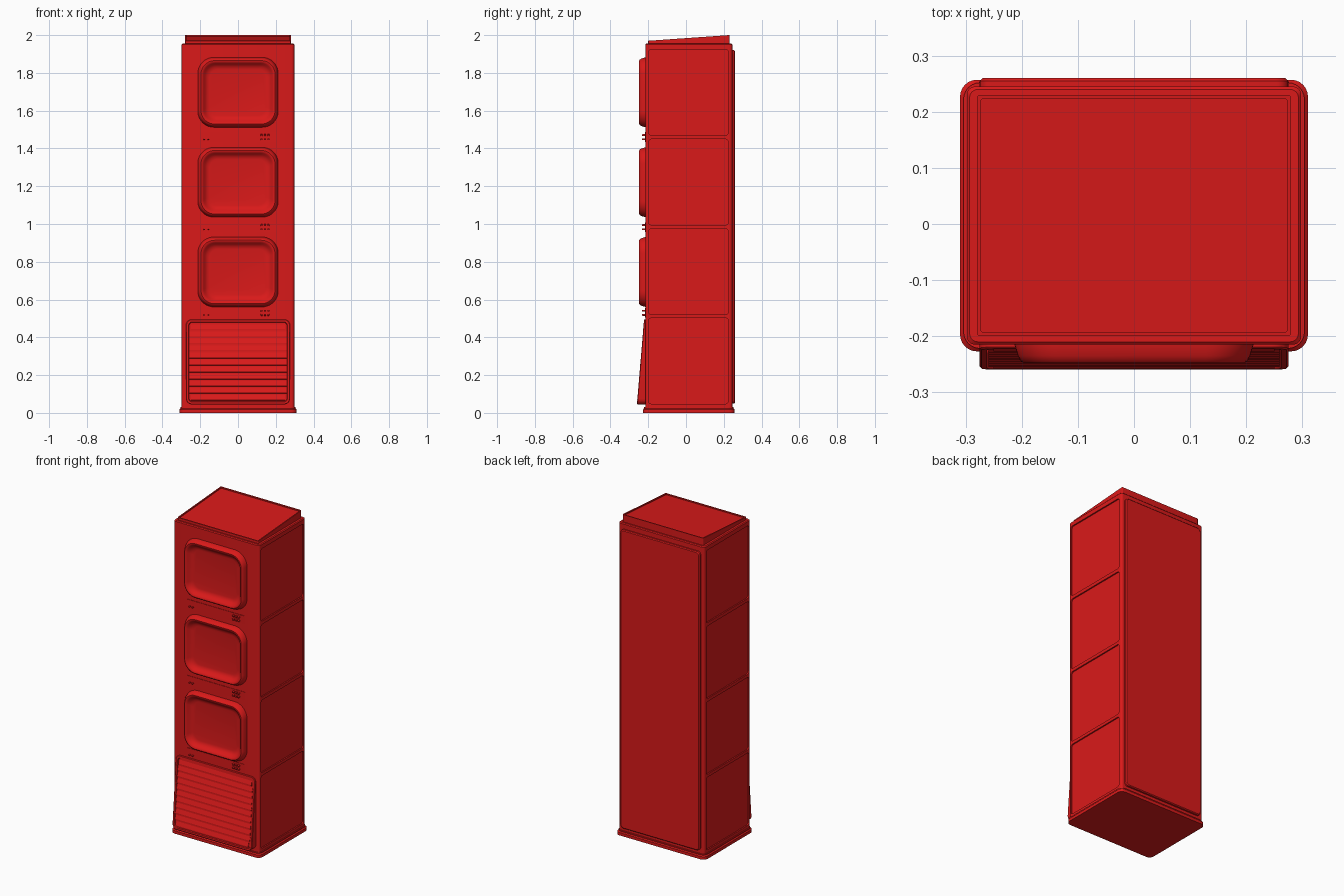
import bpy, bmesh, math

if "Cube" in bpy.data.objects:
    bpy.data.objects.remove(bpy.data.objects["Cube"])

red = bpy.data.materials.new("red_paint")
red.diffuse_color = (0.7, 0.01, 0.01, 1)
red.use_nodes = True
red.node_tree.nodes["Principled BSDF"].inputs["Base Color"].default_value = red.diffuse_color


def ring(cu, cv, hu, hv, r, place, seg=6):
    """Rounded rectangle in (u, v), mapped to 3D by place(u, v)."""
    pts = []
    for k, (su, sv) in enumerate([(1, 1), (-1, 1), (-1, -1), (1, -1)]):
        for i in range(seg + 1):
            a = math.pi / 2 * (k + i / seg)
            pts.append(place(cu + su * (hu - r) + r * math.cos(a),
                             cv + sv * (hv - r) + r * math.sin(a)))
    return pts


def loft(name, rings):
    """Skin a stack of rings and cap both ends."""
    bm = bmesh.new()
    loops = [[bm.verts.new(p) for p in r] for r in rings]
    n = len(loops[0])
    for a, b in zip(loops, loops[1:]):
        for i in range(n):
            j = (i + 1) % n
            bm.faces.new((a[i], a[j], b[j], b[i]))
    bm.faces.new(loops[0][::-1])
    bm.faces.new(loops[-1])
    bmesh.ops.recalc_face_normals(bm, faces=bm.faces)
    me = bpy.data.meshes.new(name)
    bm.to_mesh(me)
    bm.free()
    ob = bpy.data.objects.new(name, me)
    bpy.context.collection.objects.link(ob)
    me.materials.append(red)
    return ob


def smooth(ob):
    bpy.ops.object.select_all(action='DESELECT')
    ob.select_set(True)
    bpy.context.view_layer.objects.active = ob
    bpy.ops.object.shade_smooth_by_angle(angle=math.radians(35))


def at_x(x):
    return lambda u, v: (x, u, v)


def at_y(y):
    return lambda u, v: (u, y, v)


def at_z(z):
    return lambda u, v: (u, v, z)


# Stepped plinth
smooth(loft("base_plinth", [ring(0, 0.015, hx, hy, 0.03, at_z(z)) for hx, hy, z in
            [(0.31, 0.242, 0), (0.31, 0.242, 0.018), (0.304, 0.237, 0.024), (0.304, 0.237, 0.03)]]))

# Main cabinet
body = loft("cabinet_body", [ring(0, 0.015, hx, hy, 0.015, at_z(z)) for hx, hy, z in
            [(0.298, 0.23, 0.025), (0.298, 0.23, 1.95), (0.293, 0.225, 1.955)]])

# Four recessed panels cut into each side
for i, zc in enumerate([0.275, 0.748, 1.222, 1.697]):
    for s in (-1, 1):
        cut = loft("side_panel_cutter", [ring(0.013, zc, 0.211, 0.227, 0.015, at_x(s * x))
                                         for x in (0.29, 0.33)])
        cut.hide_render = True
        cut.hide_viewport = False
        mod = body.modifiers.new("panel_recess", 'BOOLEAN')
        mod.operation = 'DIFFERENCE'
        mod.solver = 'EXACT'
        mod.object = cut
bpy.ops.object.select_all(action='DESELECT')
bpy.context.view_layer.objects.active = body
body.select_set(True)
for mod in list(body.modifiers):
    bpy.ops.object.modifier_apply(modifier=mod.name)
for ob in [o for o in bpy.data.objects if o.name.startswith("side_panel_cutter")]:
    bpy.data.objects.remove(ob)
smooth(body)

# Raised back door
smooth(loft("back_panel", [ring(0, 0.985, 0.275 - d, 0.935 - d, 0.02, at_y(y)) for d, y in
            [(0, 0.235), (0, 0.255), (0.005, 0.26)]]))


# Sloping top cap with a shallow sunken panel
def slope(drop):
    return lambda u, v: (u, v, 1.97 + (v + 0.2) * 0.07 - drop)


smooth(loft("top_cap", [ring(0, 0.015, 0.28, 0.215, 0.006, at_z(1.95)),
                        ring(0, 0.015, 0.28, 0.215, 0.006, slope(0)),
                        ring(0, 0.015, 0.273, 0.208, 0.005, slope(0)),
                        ring(0, 0.015, 0.273, 0.208, 0.005, slope(0.007))]))

# Screens: rounded bezels sweeping inward to a flat recessed face
bezel = [(0, 0.085, -0.2), (0, 0.085, -0.215), (0.006, 0.08, -0.235), (0.011, 0.076, -0.244),
         (0.017, 0.072, -0.248), (0.024, 0.068, -0.247), (0.031, 0.063, -0.241),
         (0.039, 0.058, -0.231), (0.05, 0.052, -0.223), (0.063, 0.045, -0.22)]
for i, zc in enumerate([0.746, 1.221, 1.697]):
    smooth(loft(f"screen_{i + 1}", [ring(0, zc, 0.213 - d, 0.185 - d, r, at_y(y), 10)
                                    for d, r, y in bezel]))

# Control strips with small push buttons and indicator studs
for i, zc in enumerate([0.53, 0.983, 1.46]):
    loft(f"control_strip_{i + 1}", [ring(0, zc, 0.2, 0.026, 0.002, at_y(y), 2)
                                    for y in (-0.205, -0.2175)])
    studs = [(x, zc + dz, 0.006) for x in (0.125, 0.143, 0.161) for dz in (-0.011, 0.011)]
    studs += [(x, zc - 0.012, 0.004) for x in (-0.178, -0.158)]
    for x, z, h in studs:
        smooth(loft(f"button_{i + 1}", [ring(x, z, h - d, h * 0.8 - d, 0.002, at_y(y), 2)
                                        for d, y in [(0, -0.21), (0, -0.23), (0.001, -0.232)]]))


# Leaning louvred grille at the bottom
def lean_y(z, sink=0.0):
    return -0.222 - (0.495 - z) * 0.084 + sink


def lean(sink):
    return lambda u, v: (u, lean_y(v, sink), v)


smooth(loft("grille_frame", [ring(0, 0.27, 0.275, 0.225, 0.03, at_y(-0.2)),
                             ring(0, 0.27, 0.275, 0.225, 0.03, lean(0.003)),
                             ring(0, 0.27, 0.272, 0.222, 0.027, lean(0)),
                             ring(0, 0.27, 0.262, 0.212, 0.02, lean(0)),
                             ring(0, 0.27, 0.259, 0.209, 0.018, lean(0.006))]))

slats = 11
pitch = 0.41 / slats
for i in range(slats):
    z0 = 0.065 + i * pitch
    w = 0.25 if i in (0, slats - 1) else 0.259
    section = [(lean_y(z0, 0.008), z0), (lean_y(z0), z0 + 0.002),
               (lean_y(z0), z0 + 0.007), (lean_y(z0 + pitch, 0.008), z0 + pitch)]
    loft("grille_slat", [[(x, y, z) for y, z in section] for x in (-w, w)])
